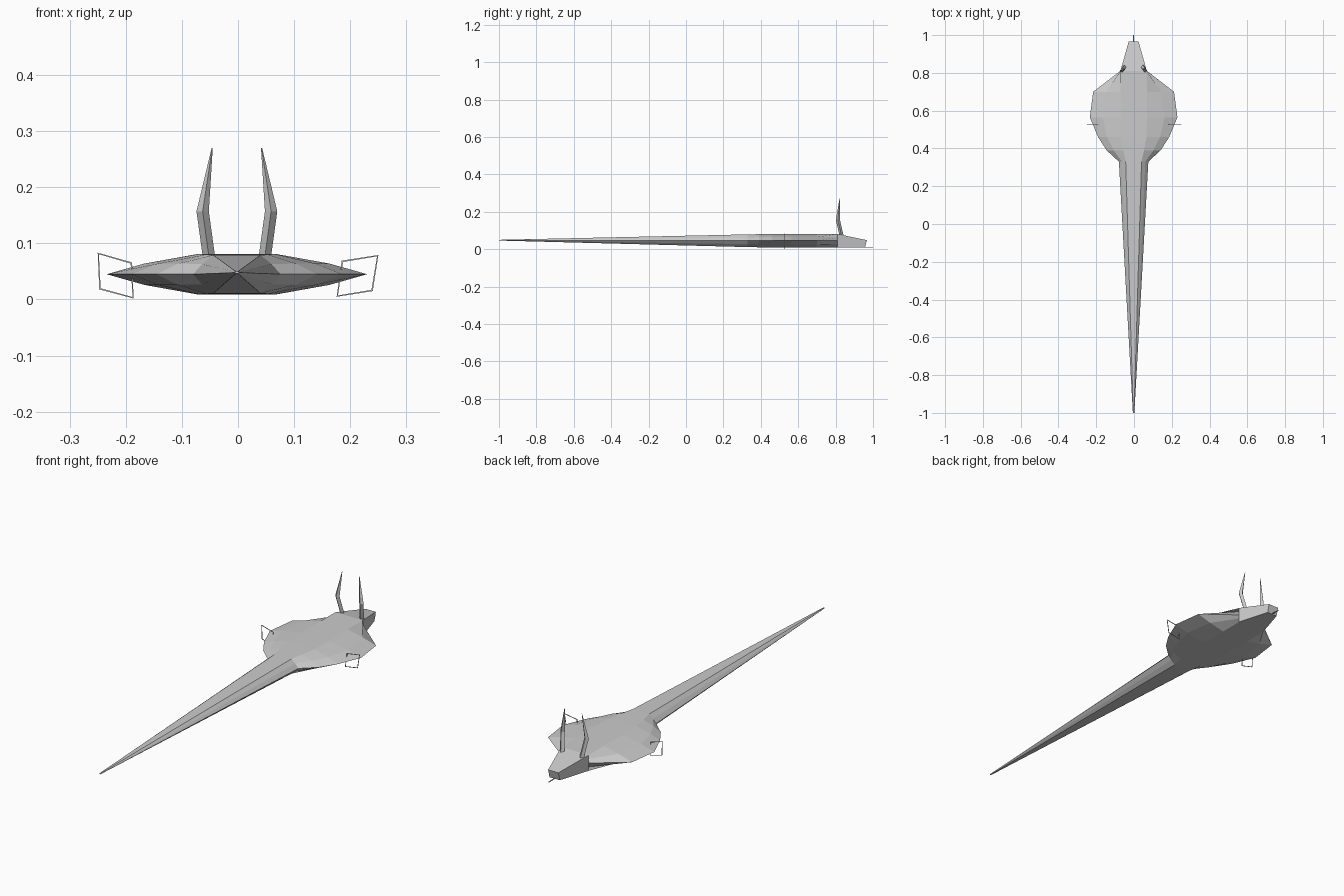
import bpy
from mathutils import Vector

if "Cube" in bpy.data.objects:
    bpy.data.objects.remove(bpy.data.objects["Cube"])

CX = -0.002  # centre line of the creature


def loft(name, rings):
    """Skin a list of equal-length closed rings and cap both ends."""
    n = len(rings[0])
    verts = [p for r in rings for p in r]
    faces = []
    for i in range(len(rings) - 1):
        for j in range(n):
            a, b = i * n + j, i * n + (j + 1) % n
            faces.append((a, b, b + n, a + n))
    faces.append(tuple(range(n))[::-1])
    faces.append(tuple(range(len(verts) - n, len(verts))))
    me = bpy.data.meshes.new(name)
    me.from_pydata(verts, [], faces)
    ob = bpy.data.objects.new(name, me)
    bpy.context.collection.objects.link(ob)
    bpy.context.view_layer.objects.active = ob
    ob.select_set(True)
    bpy.ops.object.mode_set(mode='EDIT')
    bpy.ops.mesh.select_all(action='SELECT')
    bpy.ops.mesh.normals_make_consistent(inside=False)
    bpy.ops.object.mode_set(mode='OBJECT')
    ob.select_set(False)
    return ob


def section(y, top, mid, out, h, hm, zc=0.045):
    """Flattened ten-sided cross-section: flat top, shoulders, sharp rim."""
    half = [(top, h), (mid, hm), (out, 0), (mid, -hm), (top, -h)]
    pts = half + [(-x, z) for x, z in reversed(half)]
    return [(CX + x, y, zc + z) for x, z in pts]


# Body disc
loft("body", [
    section(0.81, 0.069, 0.070, 0.071, 0.036, 0.018),
    section(0.70, 0.070, 0.145, 0.214, 0.036, 0.020),
    section(0.565, 0.070, 0.165, 0.232, 0.036, 0.019),
    section(0.46, 0.068, 0.140, 0.188, 0.036, 0.019),
    section(0.39, 0.055, 0.105, 0.143, 0.035, 0.019),
    section(0.33, 0.042, 0.062, 0.078, 0.034, 0.018),
])

# Tail
loft("tail", [
    section(0.33, 0.042, 0.062, 0.078, 0.034, 0.018),
    section(-1.0, 0.002, 0.003, 0.004, 0.002, 0.001, 0.048),
])


def box_ring(y_top, y_bot, w, z_top, z_bot):
    return [(CX + w, y_top, z_top), (CX - w, y_top, z_top),
            (CX - w, y_bot, z_bot), (CX + w, y_bot, z_bot)]


# Head and tongue
loft("head", [box_ring(0.81, 0.81, 0.070, 0.081, 0.009),
              box_ring(0.967, 0.957, 0.026, 0.048, 0.010)])
loft("tongue", [box_ring(0.94, 0.94, 0.003, 0.013, 0.010),
                box_ring(1.0, 1.0, 0.002, 0.012, 0.010)])

# Horns: square section, bent outward then in to a point
for side, label in ((-1, "left"), (1, "right")):
    rings = []
    for x, y, z, r in ((0.049, 0.832, 0.070, 0.011),
                       (0.061, 0.812, 0.157, 0.011),
                       (0.044, 0.822, 0.270, 0.001)):
        x = CX + side * x
        rings.append([(x - r, y, z), (x, y - r, z), (x + r, y, z), (x, y + r, z)])
    loft(label + "_horn", rings)


# Thin wire hoops at the flanks
def hoop(name, corners, y=0.527, t=0.0012):
    mid = sum((Vector(c) for c in corners), Vector((0, 0))) / 4
    rings = []
    for c in corners:
        d = (Vector(c) - mid).normalized() * t * 1.4
        rings.append([(c[0] - d.x, y - t, c[1] - d.y), (c[0] + d.x, y - t, c[1] + d.y),
                      (c[0] + d.x, y + t, c[1] + d.y), (c[0] - d.x, y + t, c[1] - d.y)])
    verts = [p for r in rings for p in r]
    faces = [(i * 4 + j, i * 4 + (j + 1) % 4,
              (i + 1) % 4 * 4 + (j + 1) % 4, (i + 1) % 4 * 4 + j)
             for i in range(4) for j in range(4)]
    me = bpy.data.meshes.new(name)
    me.from_pydata(verts, [], faces)
    bpy.context.collection.objects.link(bpy.data.objects.new(name, me))


hoop("left_hoop", [(-0.249, 0.082), (-0.246, 0.019), (-0.187, 0.003), (-0.190, 0.065)])
hoop("right_hoop", [(0.249, 0.078), (0.186, 0.068), (0.177, 0.006), (0.239, 0.016)])
